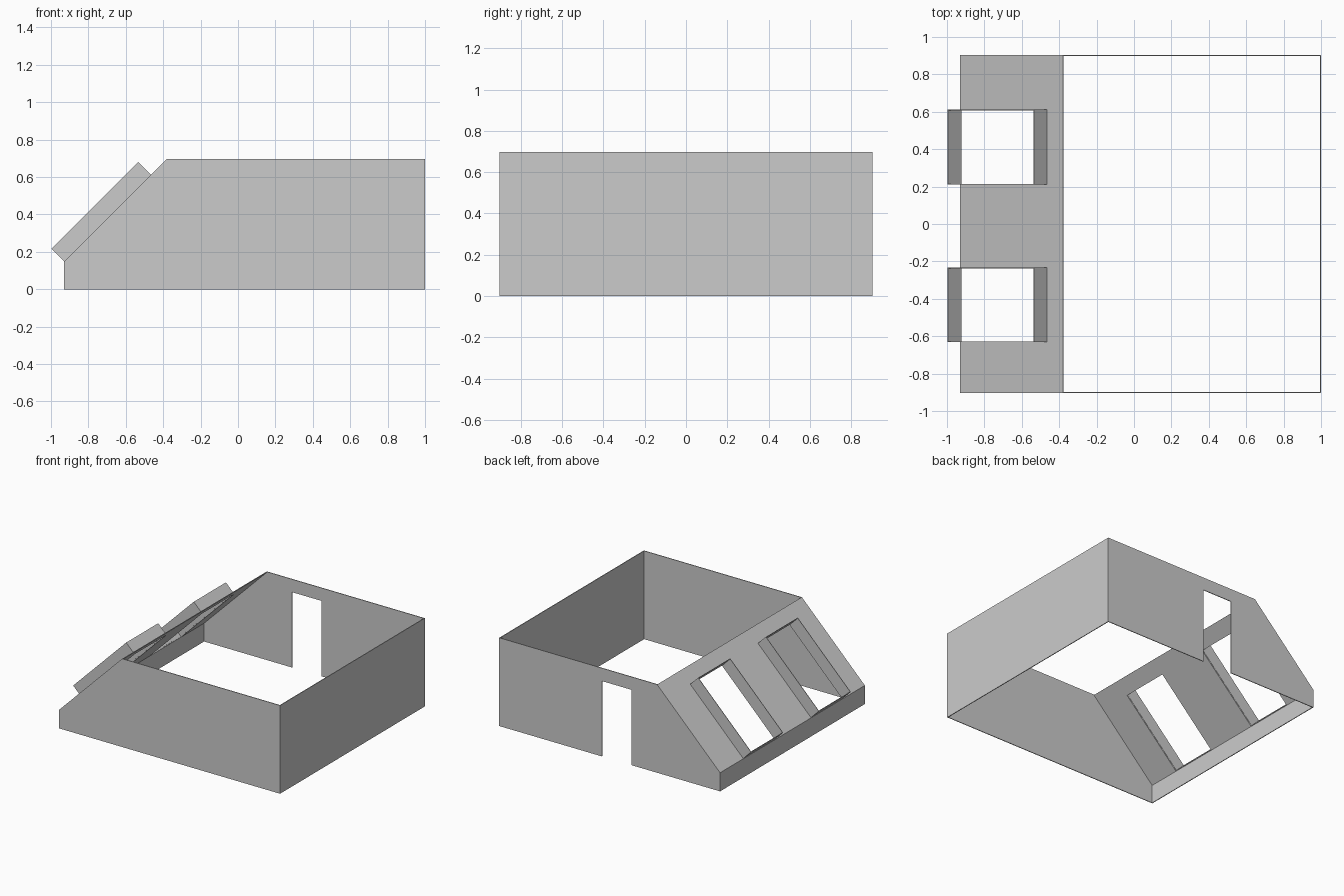
import bpy
import bmesh
from math import sqrt

if "Cube" in bpy.data.objects:
    bpy.data.objects.remove(bpy.data.objects["Cube"])

T = 0.006          # sheet thickness
H = T / 2
X0, X1, XT = -0.93, 1.0, -0.38   # left wall, right wall, top of slope
Y = 0.903
ZL, ZT = 0.147, 0.697            # low wall height, full wall height
R = 1 / sqrt(2)
L = (XT - X0) / R                # slope length
WINDOWS = [(-0.63, -0.235), (0.213, 0.61)]
W0, W1 = 0.004, 0.655            # window span along the slope


def sheet(name, polys):
    """Thin panel from flat polygons, thickened evenly about its middle."""
    bm = bmesh.new()
    for poly in polys:
        bm.faces.new([bm.verts.new(p) for p in poly])
    bmesh.ops.remove_doubles(bm, verts=bm.verts[:], dist=1e-5)
    bmesh.ops.recalc_face_normals(bm, faces=bm.faces[:])
    mesh = bpy.data.meshes.new(name)
    bm.to_mesh(mesh)
    bm.free()
    ob = bpy.data.objects.new(name, mesh)
    bpy.context.collection.objects.link(ob)
    mod = ob.modifiers.new("thickness", 'SOLIDIFY')
    mod.thickness = T
    mod.offset = 0
    return ob


def on_slope(s, y, out=0.0):
    """Point at distance s up the slope, raised out along its normal."""
    return (X0 + (s - out) * R, y, ZL + (s + out) * R)


# Side walls: the back one has a door notch
top = [(X1, ZT), (XT, ZT), (X0, ZL), (X0, 0)]
door = [(-0.155, 0), (-0.155, 0.595), (0.103, 0.595), (0.103, 0)]
for name, y, outline in [("front_wall", -Y + H, top + [(X1, 0)]),
                         ("back_wall", Y - H, top + door + [(X1, 0)])]:
    sheet(name, [[(x, y, z) for x, z in outline]])

# Tall right wall and low left wall
for name, x, h in [("right_wall", X1 - H, ZT), ("left_wall", X0 + H, ZL)]:
    sheet(name, [[(x, -Y, 0), (x, Y, 0), (x, Y, h), (x, -Y, h)]])

# Sloped roof panel with two window openings
ys = [-Y, *WINDOWS[0], *WINDOWS[1], Y]
ss = [0, W0, W1, L]
cells = []
for i in range(5):
    for j in range(3):
        if j == 1 and i in (1, 3):
            continue
        cells.append([on_slope(ss[a], ys[b], -H) for a, b in
                      ((j, i), (j + 1, i), (j + 1, i + 1), (j, i + 1))])
sheet("sloped_roof", cells)

# Window frames standing out from the slope
for n, (ya, yb) in enumerate(WINDOWS):
    ring = [(W0, ya), (W1, ya), (W1, yb), (W0, yb)]
    sides = []
    for k in range(4):
        p, q = ring[k], ring[(k + 1) % 4]
        sides.append([on_slope(*p), on_slope(*q),
                      on_slope(*q, 0.097), on_slope(*p, 0.097)])
    sheet(f"window_frame_{n + 1}", sides)
